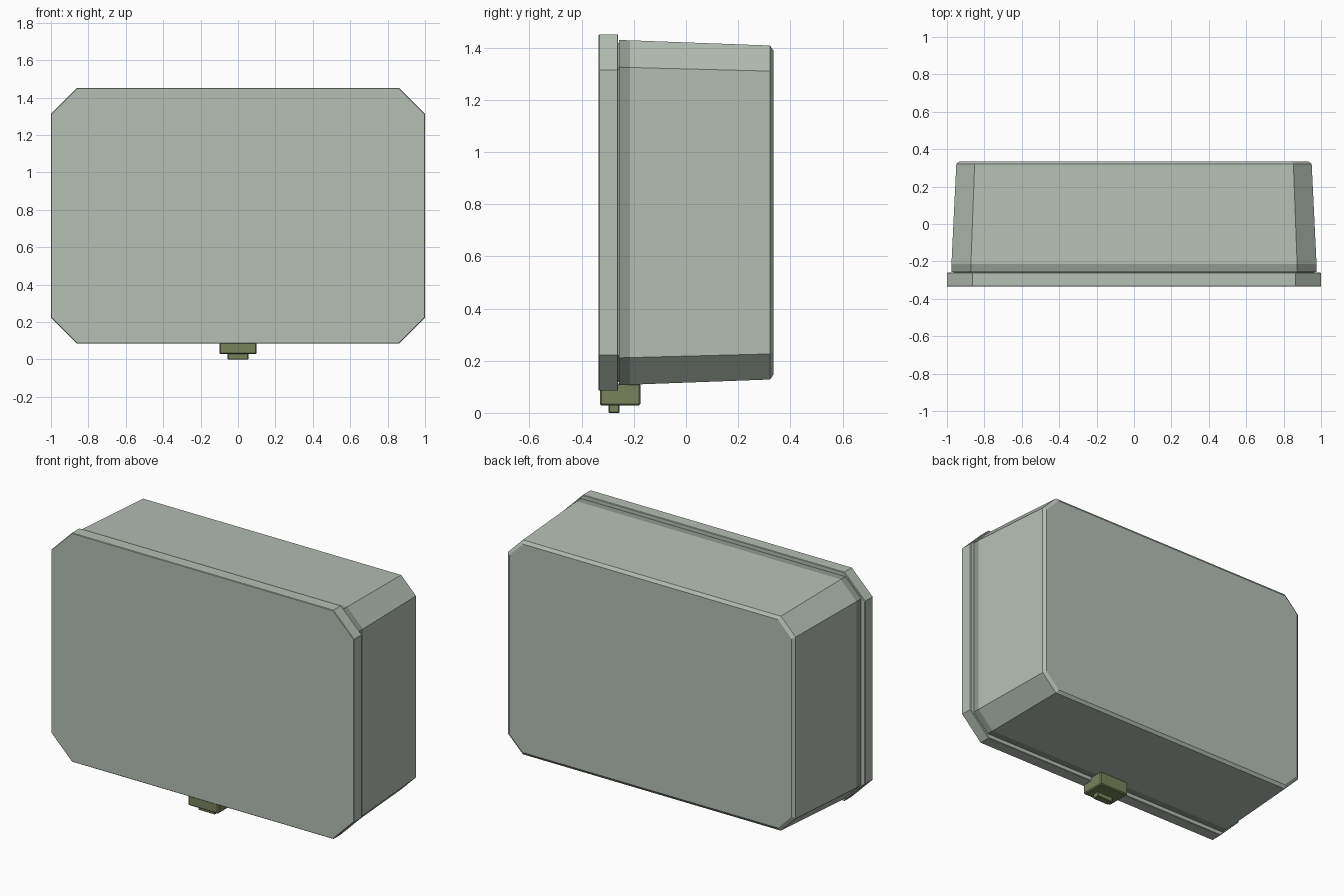
import bpy
import bmesh

cube = bpy.data.objects.get("Cube")
if cube:
    bpy.data.objects.remove(cube, do_unlink=True)

MID_Z = 0.768  # height of the case centre


def material(name, rgb):
    mat = bpy.data.materials.new(name)
    mat.use_nodes = True
    mat.diffuse_color = (*rgb, 1)
    mat.node_tree.nodes["Principled BSDF"].inputs["Base Color"].default_value = (*rgb, 1)
    return mat


shell_grey = material("pale green grey", (0.46, 0.52, 0.46))
seal_grey = material("seal grey", (0.28, 0.315, 0.28))
olive = material("olive", (0.19, 0.225, 0.105))


def octagon(half_x, half_z, cut):
    """Rectangle with cut corners, in order around the outline."""
    a, b = half_x - cut, half_z - cut
    return [(a, -half_z), (half_x, -b), (half_x, b), (a, half_z),
            (-a, half_z), (-half_x, b), (-half_x, -b), (-a, -half_z)]


def loft(name, sections, mat):
    """Joins octagon sections (y, half_x, half_z, cut) and caps both ends."""
    bm = bmesh.new()
    rings = [[bm.verts.new((x, y, MID_Z + z)) for x, z in octagon(hx, hz, cut)]
             for y, hx, hz, cut in sections]
    for r, s in zip(rings, rings[1:]):
        for i in range(8):
            j = (i + 1) % 8
            bm.faces.new((r[i], r[j], s[j], s[i]))
    bm.faces.new(rings[0])
    bm.faces.new(rings[-1])
    return finish(name, bm, mat)


def finish(name, bm, mat):
    bmesh.ops.recalc_face_normals(bm, faces=bm.faces)
    mesh = bpy.data.meshes.new(name)
    bm.to_mesh(mesh)
    bm.free()
    mesh.materials.append(mat)
    obj = bpy.data.objects.new(name, mesh)
    bpy.context.collection.objects.link(obj)
    return obj


def box(name, low, high, bevel, mat):
    bm = bmesh.new()
    bmesh.ops.create_cube(bm, size=1)
    for v in bm.verts:
        v.co = [(l + h) / 2 + c * (h - l) for l, h, c in zip(low, high, v.co)]
    bmesh.ops.bevel(bm, geom=bm.edges[:], offset=bevel, segments=1, affect='EDGES')
    return finish(name, bm, mat)


# Flat front lid with fine edge chamfers
loft("lid", [(-0.335, 0.997, 0.680, 0.136), (-0.332, 1.0, 0.683, 0.137),
             (-0.263, 1.0, 0.683, 0.137), (-0.260, 0.997, 0.680, 0.136)], shell_grey)

# Narrow recess and seal band behind the lid
loft("lid_recess", [(-0.262, 0.965, 0.650, 0.102), (-0.252, 0.965, 0.650, 0.102)], seal_grey)
loft("seal_band", [(-0.256, 0.977, 0.661, 0.104), (-0.215, 0.976, 0.660, 0.104)], seal_grey)

# Tapered case with a chamfered back rim
loft("case_body", [(-0.215, 0.976, 0.660, 0.104), (0.322, 0.950, 0.640, 0.098),
                   (0.335, 0.932, 0.622, 0.091)], shell_grey)

# Latch block and its stud under the case
box("latch", (-0.10, -0.330, 0.028), (0.10, -0.175, 0.112), 0.006, olive)
box("latch_stud", (-0.055, -0.297, 0.0), (0.055, -0.255, 0.034), 0.003, olive)
